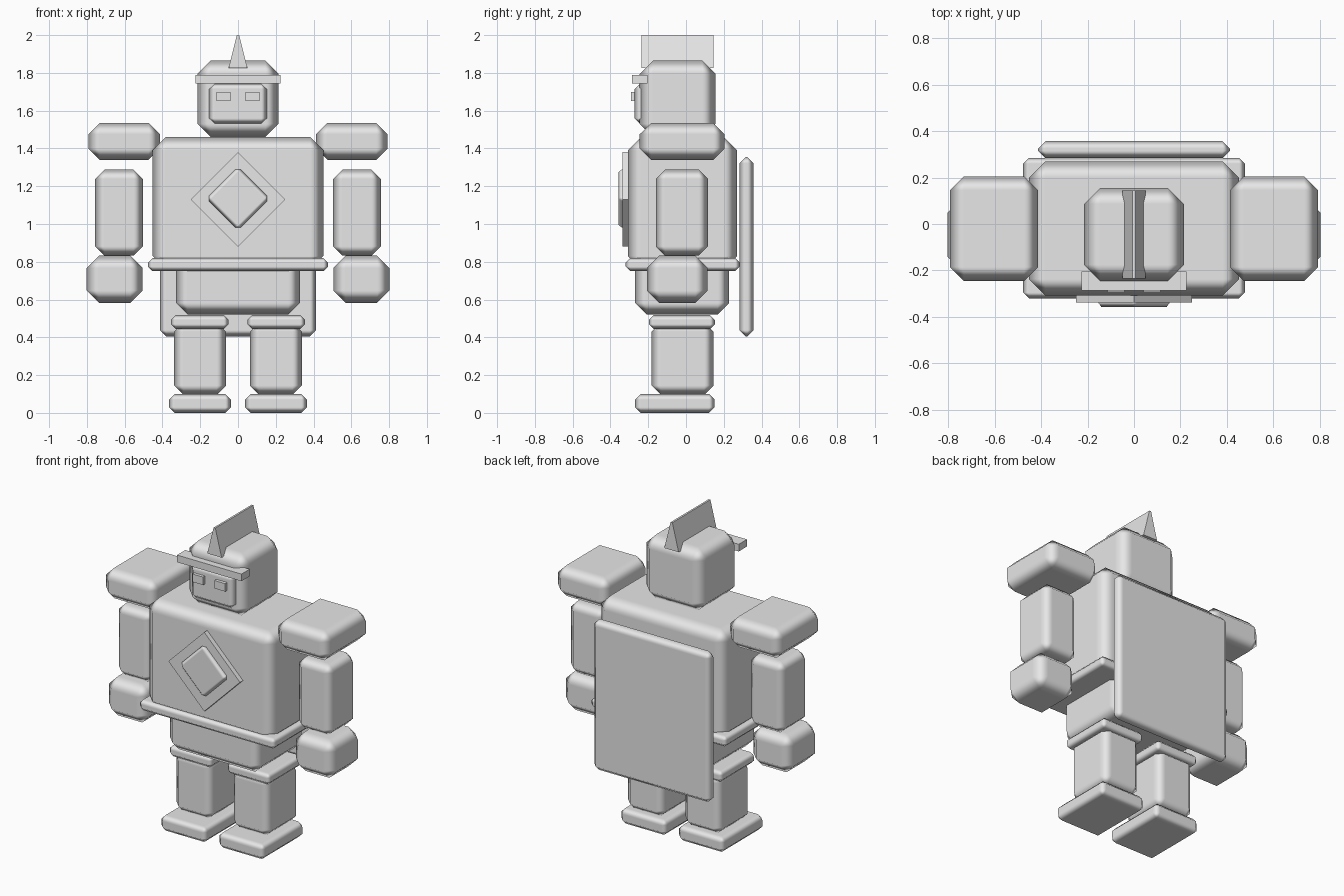
import bpy, bmesh, math
from mathutils import Matrix, Vector

if "Cube" in bpy.data.objects:
    bpy.data.objects.remove(bpy.data.objects["Cube"])

grey = bpy.data.materials.new("plain grey")
grey.diffuse_color = (0.8, 0.8, 0.8, 1)
grey.use_nodes = True
grey.node_tree.nodes["Principled BSDF"].inputs["Base Color"].default_value = grey.diffuse_color


def finish(name, bm, bevel):
    """Turn a bmesh into a named object, with an optional soft chamfer."""
    bmesh.ops.recalc_face_normals(bm, faces=bm.faces)
    mesh = bpy.data.meshes.new(name)
    for f in bm.faces:
        f.smooth = bevel > 0
    bm.to_mesh(mesh)
    bm.free()
    mesh.materials.append(grey)
    ob = bpy.data.objects.new(name, mesh)
    bpy.context.collection.objects.link(ob)
    if bevel:
        mod = ob.modifiers.new("chamfer", 'BEVEL')
        mod.width = bevel
        mod.segments = 1
        mod.limit_method = 'NONE'
        mod.harden_normals = True
    return ob


def box(name, x, y, z, bevel=0.0, turn=0.0):
    """Box between (min, max) pairs, optionally turned about its y axis."""
    size = Vector((x[1] - x[0], y[1] - y[0], z[1] - z[0]))
    mid = Vector((x[0] + x[1], y[0] + y[1], z[0] + z[1])) / 2
    bm = bmesh.new()
    bmesh.ops.create_cube(bm, size=1)
    bmesh.ops.transform(bm, verts=bm.verts, matrix=Matrix.Translation(mid)
                        @ Matrix.Rotation(turn, 4, 'Y') @ Matrix.Diagonal(size).to_4x4())
    return finish(name, bm, bevel)


def pair(name, x, y, z, bevel=0.0):
    """The same box on both sides of the body."""
    box(name + "_left", x, y, z, bevel)
    box(name + "_right", (-x[1], -x[0]), y, z, bevel)


# Legs
pair("foot", (0.038, 0.365), (-0.27, 0.152), (0.0, 0.10), 0.03)
pair("leg", (0.063, 0.338), (-0.182, 0.146), (0.095, 0.48), 0.05)
pair("knee_cuff", (0.05, 0.355), (-0.197, 0.153), (0.445, 0.517), 0.025)

# Body
box("pelvis", (-0.327, 0.327), (-0.27, 0.228), (0.522, 0.84), 0.06)
box("belt", (-0.477, 0.477), (-0.32, 0.285), (0.75, 0.82), 0.025)
box("torso", (-0.452, 0.452), (-0.307, 0.27), (0.76, 1.46), 0.07)
box("back_panel", (-0.413, 0.413), (0.283, 0.358), (0.405, 1.355), 0.033)

# Chest diamond
h = 0.25 / math.sqrt(2)
box("chest_plate", (-h, h), (-0.337, -0.28), (1.13 - h, 1.13 + h), 0, math.pi / 4)
g = 0.119
box("chest_gem", (-g, g), (-0.358, -0.285), (1.135 - g, 1.135 + g), 0.02, math.pi / 4)

# Arms
pair("shoulder", (0.413, 0.792), (-0.245, 0.205), (1.34, 1.535), 0.06)
pair("arm", (0.503, 0.756), (-0.16, 0.117), (0.832, 1.288), 0.05)
pair("fist", (0.505, 0.802), (-0.207, 0.115), (0.583, 0.832), 0.065)

# Head
box("head", (-0.215, 0.215), (-0.245, 0.156), (1.46, 1.865), 0.07)
box("face_plate", (-0.153, 0.153), (-0.272, -0.16), (1.53, 1.745), 0.03)
box("brow", (-0.225, 0.225), (-0.287, -0.205), (1.743, 1.788))
pair("eye", (0.04, 0.115), (-0.292, -0.25), (1.65, 1.70))

# Crest: a thin wedge running front to back
bm = bmesh.new()
profile = [(-0.05, 1.825), (0.05, 1.825), (0.006, 2.0), (-0.006, 2.0)]
face = bm.faces.new([bm.verts.new((x, -0.235, z)) for x, z in profile])
ext = bmesh.ops.extrude_face_region(bm, geom=[face])
bmesh.ops.translate(bm, vec=(0, 0.38, 0),
                    verts=[v for v in ext["geom"] if isinstance(v, bmesh.types.BMVert)])
if not face.is_valid:
    bmesh.ops.holes_fill(bm, edges=bm.edges)
elif len(bm.faces) < 6:
    bmesh.ops.holes_fill(bm, edges=bm.edges)
finish("crest", bm, 0)
